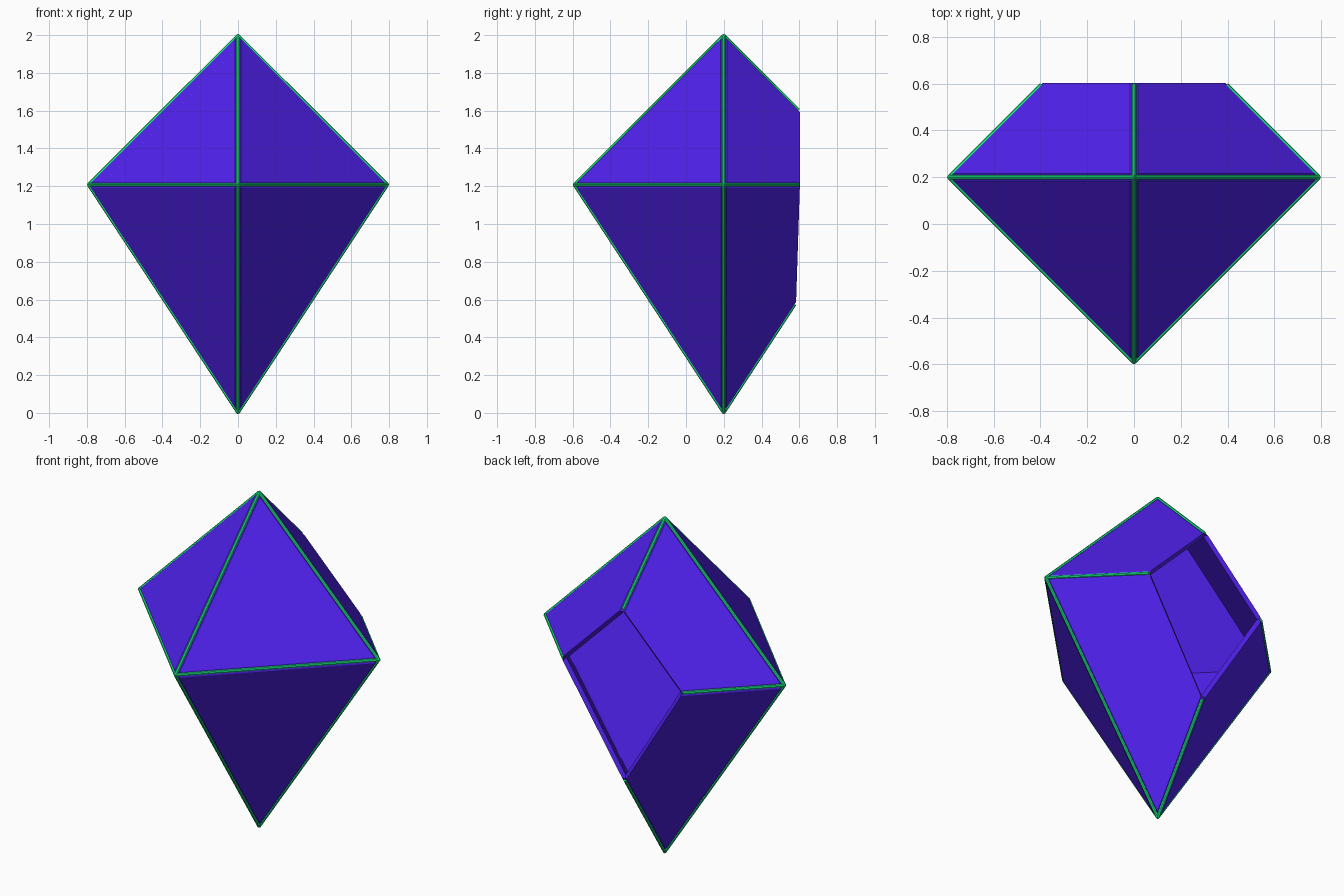
import bpy, bmesh
from mathutils import Vector, Matrix

if "Cube" in bpy.data.objects:
    bpy.data.objects.remove(bpy.data.objects["Cube"])

MID = Vector((0, 0.2, 1.208))   # centre of the gem's widest ring


def material(name, rgb):
    m = bpy.data.materials.new(name)
    m.diffuse_color = (*rgb, 1)
    m.use_nodes = True
    m.node_tree.nodes["Principled BSDF"].inputs["Base Color"].default_value = m.diffuse_color
    return m


def add_object(name, bm, mat):
    me = bpy.data.meshes.new(name)
    bm.to_mesh(me)
    bm.free()
    me.materials.append(mat)
    ob = bpy.data.objects.new(name, me)
    bpy.context.collection.objects.link(ob)
    return ob


def gem_points(r, top, bottom, cut_hi, cut_lo):
    """Corners of an octahedron whose rear tip is cut off near y = 0.6."""
    t, b = Vector((0, MID.y, top)), Vector((0, MID.y, bottom))
    right, left = MID + Vector((r, 0, 0)), MID - Vector((r, 0, 0))
    front, rear = MID - Vector((0, r, 0)), MID + Vector((0, r, 0))
    def at(p, y):
        return p.lerp(rear, (y - MID.y) / r)
    return [t, b, right, left, front,
            at(t, cut_hi), at(b, cut_lo), at(right, cut_hi), at(left, cut_hi)]


# indices: 0 top, 1 bottom, 2 right, 3 left, 4 front, 5-8 opening corners
FACES = [(0, 4, 2), (0, 3, 4), (1, 2, 4), (1, 4, 3),
         (0, 2, 7, 5), (0, 5, 8, 3), (1, 6, 7, 2), (1, 3, 8, 6)]
RIM = [5, 7, 6, 8]
EDGES = [(0, 4), (0, 2), (0, 3), (0, 5), (1, 4), (1, 2), (1, 3), (1, 6),
         (4, 2), (4, 3), (2, 7), (3, 8)]

outer = gem_points(0.805, 2.012, -0.02, 0.603, 0.582)
inner = gem_points(0.763, 1.969, 0.04, 0.588, 0.568)

# hollow gem shell with an open back and chamfered outer edges
bm = bmesh.new()
vo = [bm.verts.new(p) for p in outer]
vi = [bm.verts.new(p) for p in inner]
for f in FACES:
    bm.faces.new([vo[i] for i in f])
    bm.faces.new([vi[i] for i in reversed(f)])
for a, b in zip(RIM, RIM[1:] + RIM[:1]):
    bm.faces.new([vo[a], vo[b], vi[b], vi[a]])
bmesh.ops.recalc_face_normals(bm, faces=bm.faces)
bmesh.ops.bevel(bm, geom=[bm.edges.get((vo[a], vo[b])) for a, b in EDGES],
                offset=0.02, segments=1, affect='EDGES', profile=0.5)
add_object("gem_shell", bm, material("violet", (0.08, 0.015, 0.85)))

# thin green rods lying in the chamfers, with round joints at the tips
bm = bmesh.new()
core = [MID + (p - MID) * 0.981 for p in outer]
for a, b in EDGES:
    d = core[b] - core[a]
    rot = d.to_track_quat('Z', 'Y').to_matrix().to_4x4()
    bmesh.ops.create_cone(bm, cap_ends=True, segments=8, radius1=0.01,
                          radius2=0.01, depth=d.length,
                          matrix=Matrix.Translation((core[a] + core[b]) / 2) @ rot)
for p in core[:5]:
    bmesh.ops.create_icosphere(bm, subdivisions=1, radius=0.0105,
                               matrix=Matrix.Translation(p))
add_object("edge_trim", bm, material("green", (0.01, 0.8, 0.23)))
